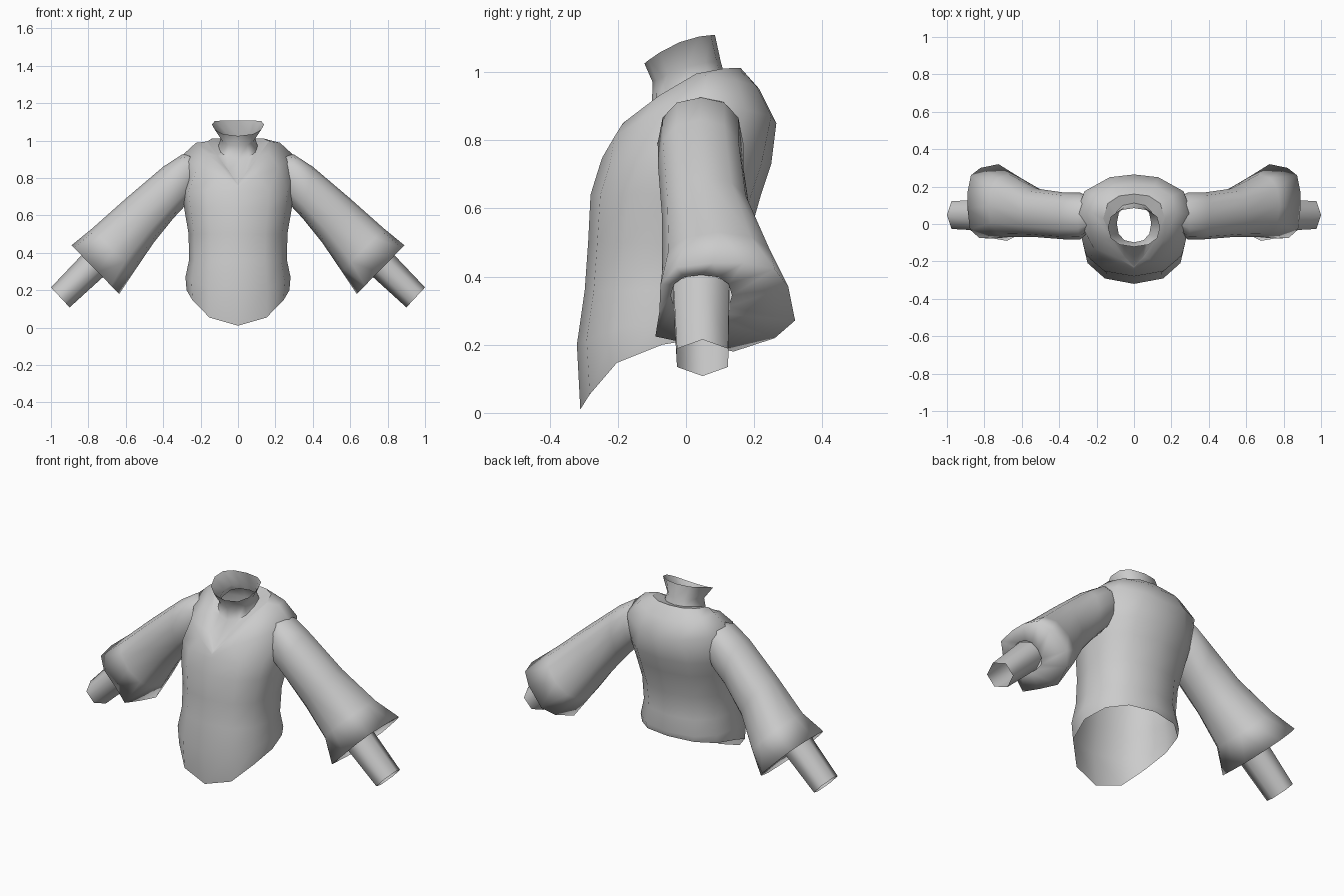
import bpy, bmesh, math
from mathutils import Vector

if "Cube" in bpy.data.objects:
    bpy.data.objects.remove(bpy.data.objects["Cube"])

N = 12  # columns around body, collar and sleeves

cloth = bpy.data.materials.new("grey_cloth")
cloth.diffuse_color = (0.6, 0.6, 0.6, 1)
cloth.use_nodes = True
cloth.node_tree.nodes["Principled BSDF"].inputs["Base Color"].default_value = cloth.diffuse_color


def spow(v, p=0.85):
    return math.copysign(abs(v) ** p, v)


def loft(name, rings, angle=60, mirror=False):
    """Skin a stack of closed rings; optionally mirror across x."""
    bm = bmesh.new()
    rows = [[bm.verts.new(p) for p in r] for r in rings]
    for a, b in zip(rows, rows[1:]):
        n = len(a)
        for i in range(n):
            j = (i + 1) % n
            bm.faces.new((a[i], a[j], b[j], b[i]))
    bmesh.ops.recalc_face_normals(bm, faces=bm.faces)
    me = bpy.data.meshes.new(name)
    bm.to_mesh(me)
    bm.free()
    me.materials.append(cloth)
    ob = bpy.data.objects.new(name, me)
    bpy.context.collection.objects.link(ob)
    if mirror:
        ob.modifiers.new("mirror", 'MIRROR').use_mirror_merge = False
    bpy.ops.object.select_all(action='DESELECT')
    ob.select_set(True)
    bpy.context.view_layer.objects.active = ob
    bpy.ops.object.shade_smooth_by_angle(angle=math.radians(angle))
    return ob


def level(hw, yf, yb, zfun):
    """Rounded ring starting at the front; zfun maps frontness (1..-1) to z."""
    pts = []
    for i in range(N):
        a = 2 * math.pi * i / N
        f = spow(math.cos(a))
        pts.append(Vector((hw * spow(math.sin(a)), (yf + yb) / 2 - (yb - yf) / 2 * f, zfun(f))))
    return pts


def half(pts):
    """Close a front-to-back half ring by mirroring it."""
    pts = [Vector(p) for p in pts]
    return pts + [Vector((-p.x, p.y, p.z)) for p in pts[-2:0:-1]]


# Body: pointed front hem, waist, chest, shoulders and V neckline
hem = level(0.275, -0.31, 0.17, lambda f: 0.2 - 0.19 * f ** 2.15 if f > 0 else 0.2 - 0.04 * f)
body = [hem]
body.append(level(0.281, -0.32, 0.18, lambda f: 0.27 - 0.07 * max(f, 0) ** 2))
for z, hw, yf, yb in [(0.36, 0.262, -0.297, 0.165), (0.5, 0.264, -0.287, 0.18),
                      (0.64, 0.288, -0.28, 0.22), (0.73, 0.298, -0.252, 0.25)]:
    body.append(level(hw, yf, yb, lambda f: z))
body.append(half([(0, -0.245, 0.75), (0.1, -0.21, 0.81), (0.215, -0.13, 0.86), (0.31, 0.05, 0.91),
                  (0.265, 0.175, 0.89), (0.13, 0.25, 0.87), (0, 0.265, 0.85)]))
body.append(half([(0, -0.238, 0.76), (0.08, -0.185, 0.85), (0.165, -0.08, 0.93), (0.225, 0.06, 0.988),
                  (0.2, 0.15, 0.975), (0.11, 0.205, 0.96), (0, 0.215, 0.95)]))
neckline = half([(0, -0.23, 0.765), (0.05, -0.175, 0.84), (0.11, -0.09, 0.92), (0.165, 0.03, 0.995),
                 (0.14, 0.11, 1.01), (0.08, 0.15, 1.012), (0, 0.16, 1.012)])
body.append(neckline)
loft("body", body)


# Collar: rises from the neckline, narrows, then flares
def tilt(zf, zb):
    return lambda f: zb + (zf - zb) * ((1 + f) / 2) ** 2


collar = [neckline,
          level(0.105, -0.1, 0.112, tilt(0.9, 0.995)),
          level(0.092, -0.098, 0.102, tilt(0.97, 1.03)),
          level(0.14, -0.122, 0.085, tilt(1.025, 1.108))]
loft("collar", collar)


def section(top, bot, yf, yb, n=N, p=0.85):
    """Ring across an arm, given its upper and lower (x, z) and y range."""
    pts = []
    for i in range(n):
        a = 2 * math.pi * i / n
        c, s = spow(math.cos(a), p), spow(math.sin(a), p)
        pts.append(Vector(((top[0] + bot[0]) / 2 + (top[0] - bot[0]) / 2 * c,
                           (yf + yb) / 2 + (yb - yf) / 2 * s,
                           (top[1] + bot[1]) / 2 + (top[1] - bot[1]) / 2 * c)))
    return pts


# Sleeves: flared tubes from the shoulder
sleeve = [section(*s) for s in [
    ((0.21, 0.93), (0.22, 0.74), -0.02, 0.13),
    ((0.3, 0.925), (0.275, 0.66), -0.083, 0.168),
    ((0.4, 0.86), (0.345, 0.585), -0.082, 0.168),
    ((0.6, 0.69), (0.45, 0.455), -0.07, 0.19),
    ((0.78, 0.53), (0.555, 0.3), -0.07, 0.265)]]
# Uneven mouth (height along the opening, y), turned inward to meet the cuff
mouth = [(1, 0.08), (1, 0.17), (0.93, 0.26), (0.73, 0.3), (0.35, 0.32), (0.15, 0.26),
         (0, 0.14), (0.08, 0.02), (0.17, -0.09), (0.45, -0.078), (0.75, -0.075), (0.95, -0.03)]
sleeve.append([Vector((0.635 + 0.255 * t, y, 0.18 + 0.26 * t)) for t, y in mouth])
sleeve.append(section((0.825, 0.405), (0.705, 0.285), -0.045, 0.135))
loft("sleeve", sleeve, angle=180, mirror=True)

# Cuffs: six-sided open tubes coming out of the sleeves
cuff = [section((0.81, 0.415), (0.70, 0.29), -0.05, 0.14, 6, 1),
        section((1.0, 0.215), (0.9, 0.108), -0.038, 0.135, 6, 1)]
loft("cuff", cuff, angle=65, mirror=True)
